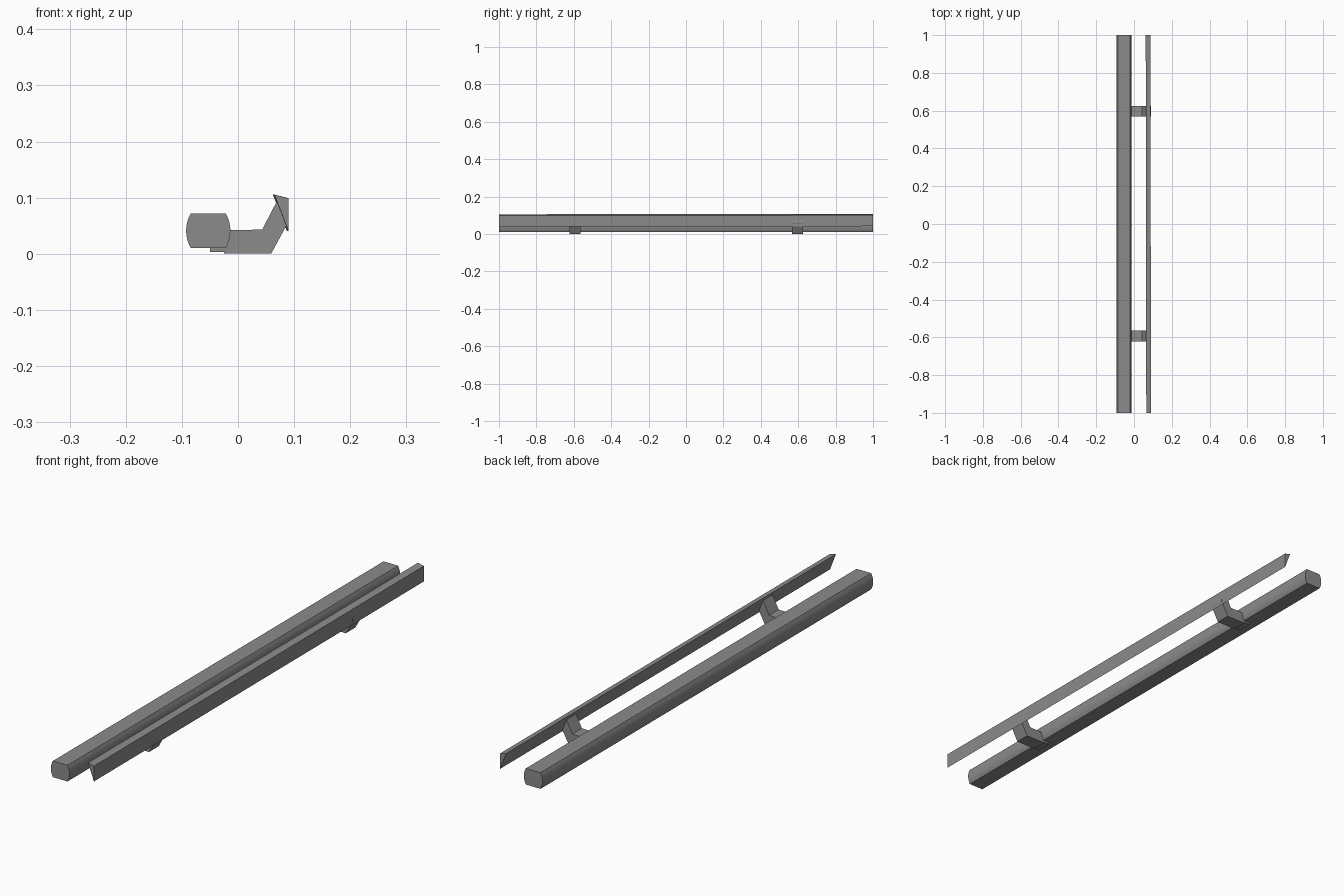
import bpy
import bmesh
import math

cube = bpy.data.objects.get("Cube")
if cube:
    bpy.data.objects.remove(cube, do_unlink=True)

metal = bpy.data.materials.new("grey metal")
metal.use_nodes = True
GREY = (0.26, 0.26, 0.26, 1)
metal.diffuse_color = GREY
metal.node_tree.nodes["Principled BSDF"].inputs["Base Color"].default_value = GREY


def extrude(name, profile, y0, y1, back_shift=(0, 0)):
    """Closed prism from an x-z profile, with an optional shift of its back end."""
    bm = bmesh.new()
    front = [bm.verts.new((x, y0, z)) for x, z in profile]
    back = [bm.verts.new((x + back_shift[0], y1, z + back_shift[1])) for x, z in profile]
    bm.faces.new(front)
    bm.faces.new(back[::-1])
    n = len(profile)
    for i in range(n):
        j = (i + 1) % n
        bm.faces.new((front[i], back[i], back[j], front[j]))
    bmesh.ops.recalc_face_normals(bm, faces=bm.faces)
    mesh = bpy.data.meshes.new(name)
    bm.to_mesh(mesh)
    bm.free()
    mesh.materials.append(metal)
    obj = bpy.data.objects.new(name, mesh)
    bpy.context.collection.objects.link(obj)
    return obj


# Grab rail: flat top and bottom, bulging sides
CX, CZ, HALF_W, HALF_H, BULGE, STEPS = -0.053, 0.041, 0.031, 0.031, 0.0085, 8
radius = (HALF_H ** 2 + BULGE ** 2) / (2 * BULGE)
sweep = math.asin(HALF_H / radius)
side = []
for i in range(STEPS + 1):
    a = sweep * (2 * i / STEPS - 1)
    side.append((HALF_W + BULGE - radius + radius * math.cos(a), radius * math.sin(a)))
rail_profile = [(CX + x, CZ + z) for x, z in side]
rail_profile += [(CX - x, CZ - z) for x, z in side]
rail = extrude("grab_rail", rail_profile, -1, 1)
bpy.ops.object.select_all(action="DESELECT")
rail.select_set(True)
bpy.context.view_layer.objects.active = rail
bpy.ops.object.shade_smooth_by_angle(angle=math.radians(30))

# Wedge-shaped mounting strip, very slightly skewed along its length
extrude("mounting_strip", [(0.065, 0.105), (0.09, 0.099), (0.09, 0.04)],
        -1, 1, (-0.003, 0.001))

# Cranked brackets and the saddle plates under the rail
arm = [(-0.025, 0), (0.059, 0), (0.089, 0.055), (0.087, 0.085), (0.07, 0.095),
       (0.043, 0.043), (-0.025, 0.042)]
saddle = [(-0.05, 0.003), (-0.024, 0.003), (-0.024, 0.02), (-0.05, 0.02)]
for label, y in (("front", -0.593), ("back", 0.597)):
    extrude(label + "_bracket", arm, y - 0.029, y + 0.029)
    extrude(label + "_saddle", saddle, y - 0.029, y + 0.029)
